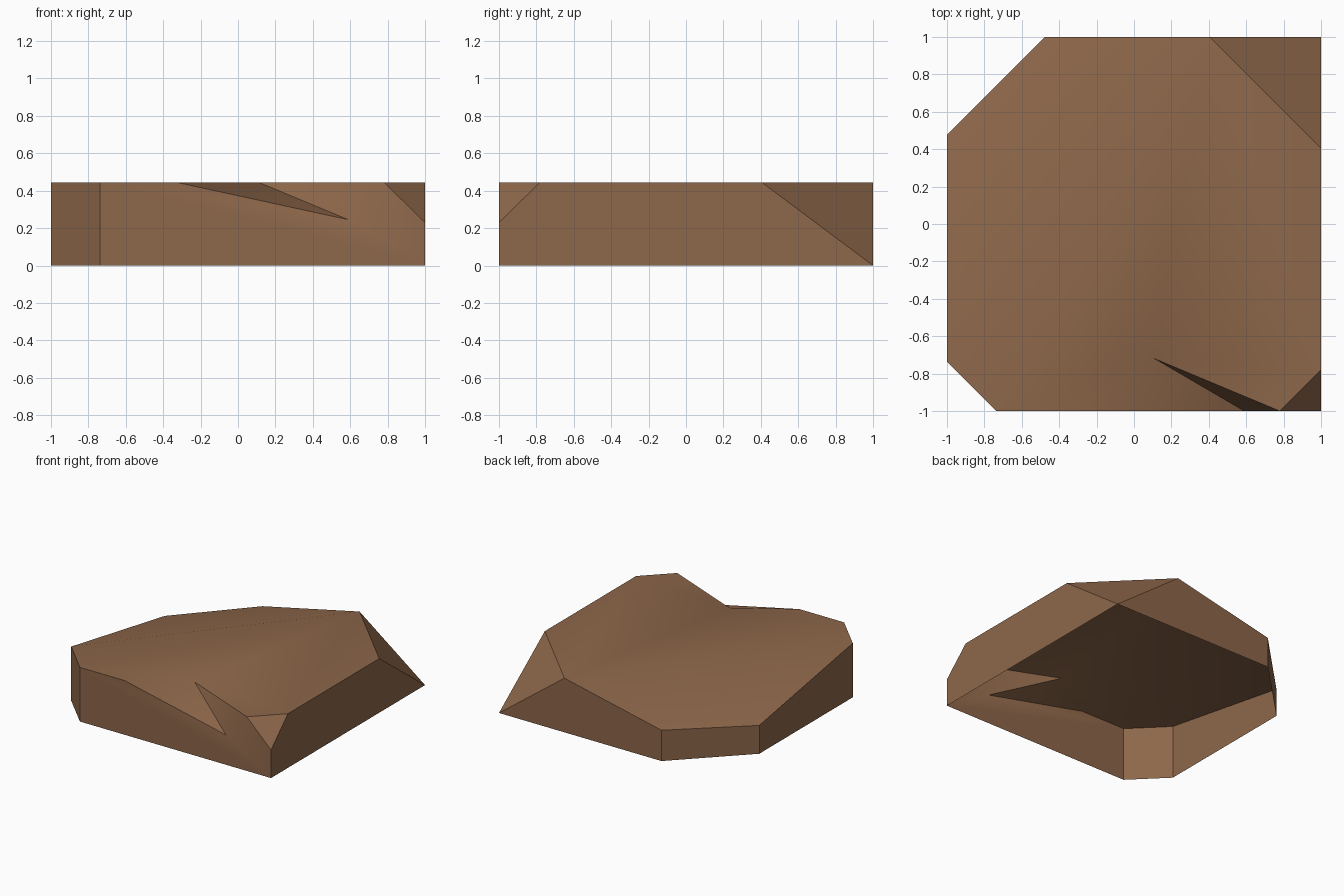
import bpy
import bmesh
import math

cube = bpy.data.objects.get("Cube")
if cube:
    bpy.data.objects.remove(cube, do_unlink=True)

H = 0.445  # height of the slab

brown = bpy.data.materials.new("earth_brown")
brown.use_nodes = True
colour = (0.267, 0.135, 0.068, 1)
brown.diffuse_color = colour
brown.node_tree.nodes["Principled BSDF"].inputs["Base Color"].default_value = colour

bm = bmesh.new()


def vert(x, y, z):
    return bm.verts.new((x, y, z))


def face(*verts):
    return bm.faces.new(verts)


def column(x, y, top=H):
    """Vertical corner: a ground vertex and a rim vertex."""
    return vert(x, y, 0), vert(x, y, top)


# Vertical corners of the two bevelled sides, the rear one lower
back_low, back_top = column(-0.477, 1, 0.253)
left_low, left_top = column(-1, 0.477, 0.233)
side_low, side_top = column(-1, -0.737)
front_low, front_top = column(-0.737, -1)

# Back corner, sliced from the rim down to the ground
tip = vert(1, 1, 0)
slice_a = vert(1, 0.405, H)
slice_b = vert(0.405, 1, H)

# Front corner, with its top chipped away
corner = vert(1, -1, 0)
chip_low = vert(1, -1, 0.23)
chip_front = vert(0.78, -1, H)
chip_side = vert(1, -0.78, H)

# Notch in the front rim
notch_start = vert(-0.33, -1, H)
notch_low = vert(0.59, -1, 0.245)
notch_end = vert(0.11, -0.72, H)

# Level top, sloping rear top and notch faces
face(side_top, front_top, notch_start, notch_end,
     chip_front, chip_side, slice_a, slice_b)
face(slice_b, back_top, left_top, side_top)
face(notch_start, notch_low, notch_end)
face(notch_end, notch_low, chip_front)

# Corner cuts
face(slice_a, tip, slice_b)
face(chip_front, chip_low, chip_side)

# Walls; the underside stays open
face(back_low, left_low, left_top, back_top)
face(left_low, side_low, side_top, left_top)
face(side_low, front_low, front_top, side_top)
face(front_low, corner, chip_low, chip_front, notch_low, notch_start, front_top)
face(corner, tip, slice_a, chip_side, chip_low)
face(tip, back_low, back_top, slice_b)

for f in bm.faces:
    f.smooth = True

mesh = bpy.data.meshes.new("rock_slab")
bm.to_mesh(mesh)
bm.free()
mesh.materials.append(brown)
mesh.set_sharp_from_angle(angle=math.radians(30))

slab = bpy.data.objects.new("rock_slab", mesh)
bpy.context.collection.objects.link(slab)
